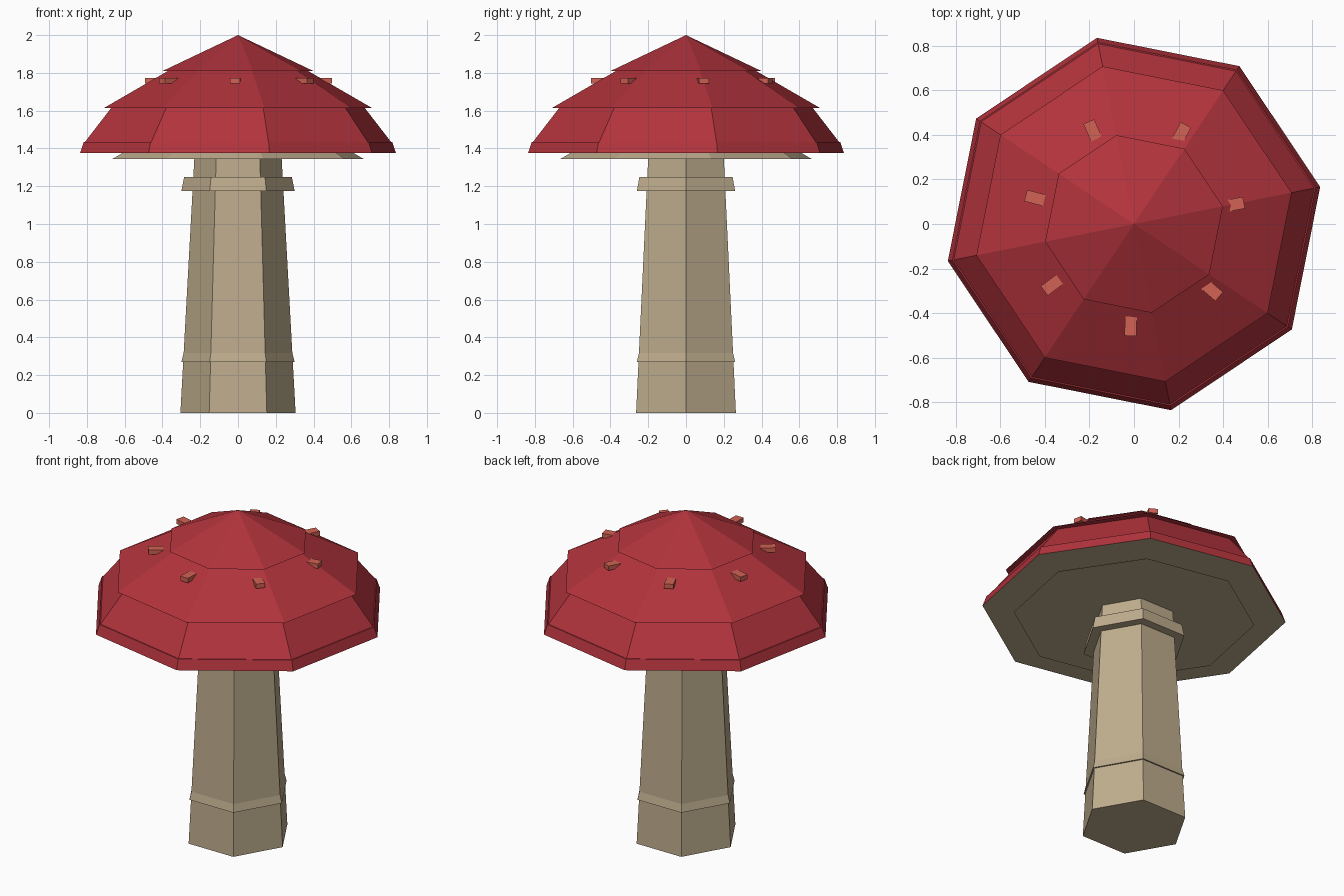
import bpy, bmesh, math
from mathutils import Matrix

if "Cube" in bpy.data.objects:
    bpy.data.objects.remove(bpy.data.objects["Cube"])


def material(name, rgb):
    lin = [((c / 255 + 0.055) / 1.055) ** 2.4 for c in rgb]
    m = bpy.data.materials.new(name)
    m.diffuse_color = (*lin, 1)
    m.use_nodes = True
    m.node_tree.nodes["Principled BSDF"].inputs["Base Color"].default_value = m.diffuse_color
    return m


RED = material("cap red", (178, 51, 60))
BEIGE = material("stem beige", (190, 172, 141))
CORAL = material("spot coral", (210, 98, 83))


def finish(name, bm, *mats):
    me = bpy.data.meshes.new(name)
    bm.to_mesh(me)
    bm.free()
    for m in mats:
        me.materials.append(m)
    ob = bpy.data.objects.new(name, me)
    bpy.context.collection.objects.link(ob)
    return ob


def tier(name, sides, turn, r0, z0, r1, z1, mat, under=None):
    """Faceted frustum from radius r0 at z0 to r1 at z1 (r1 = 0 gives a point)."""
    bm = bmesh.new()
    bottom, top = [
        [bm.verts.new((r * math.cos(turn + i * math.tau / sides),
                       r * math.sin(turn + i * math.tau / sides), z))
         for i in range(sides)] if r else [bm.verts.new((0, 0, z))]
        for r, z in ((r0, z0), (r1, z1))]
    base = bm.faces.new(bottom[::-1])
    for i in range(sides):
        j = (i + 1) % sides
        if r1:
            bm.faces.new((bottom[i], bottom[j], top[j], top[i]))
        else:
            bm.faces.new((bottom[i], bottom[j], top[0]))
    if r1:
        bm.faces.new(top)
    if under:
        base.material_index = 1
    return finish(name, bm, mat, *([under] if under else []))


# Hexagonal stem with two flared bands
tier("stem", 6, 0, 0.305, 0, 0.23, 1.37, BEIGE)
tier("stem_base_band", 6, 0, 0.30, 0.27, 0.287, 0.32, BEIGE)
tier("stem_collar", 6, 0, 0.30, 1.175, 0.285, 1.25, BEIGE)

# Octagonal stacked cap
T = math.radians(11.25)
tier("gills", 8, T, 0.677, 1.345, 0.62, 1.378, BEIGE)
tier("cap_rim", 8, T, 0.853, 1.375, 0.832, 1.435, RED, BEIGE)
tier("cap_lower_tier", 8, T, 0.828, 1.432, 0.68, 1.62, RED)
tier("cap_middle_tier", 8, T, 0.722, 1.615, 0.37, 1.815, RED)
tier("cap_top", 8, T, 0.407, 1.81, 0, 2.0, RED)

# Seven small block spots around the cap
bm = bmesh.new()
for k in range(7):
    a = math.radians(11) + k * math.tau / 7
    bmesh.ops.create_cube(bm, size=1, matrix=(
        Matrix.Rotation(a, 4, 'Z') @ Matrix.Translation((0.46, 0, 1.759))
        @ Matrix.Diagonal((0.086, 0.053, 0.028, 1))))
finish("cap_spots", bm, CORAL)
